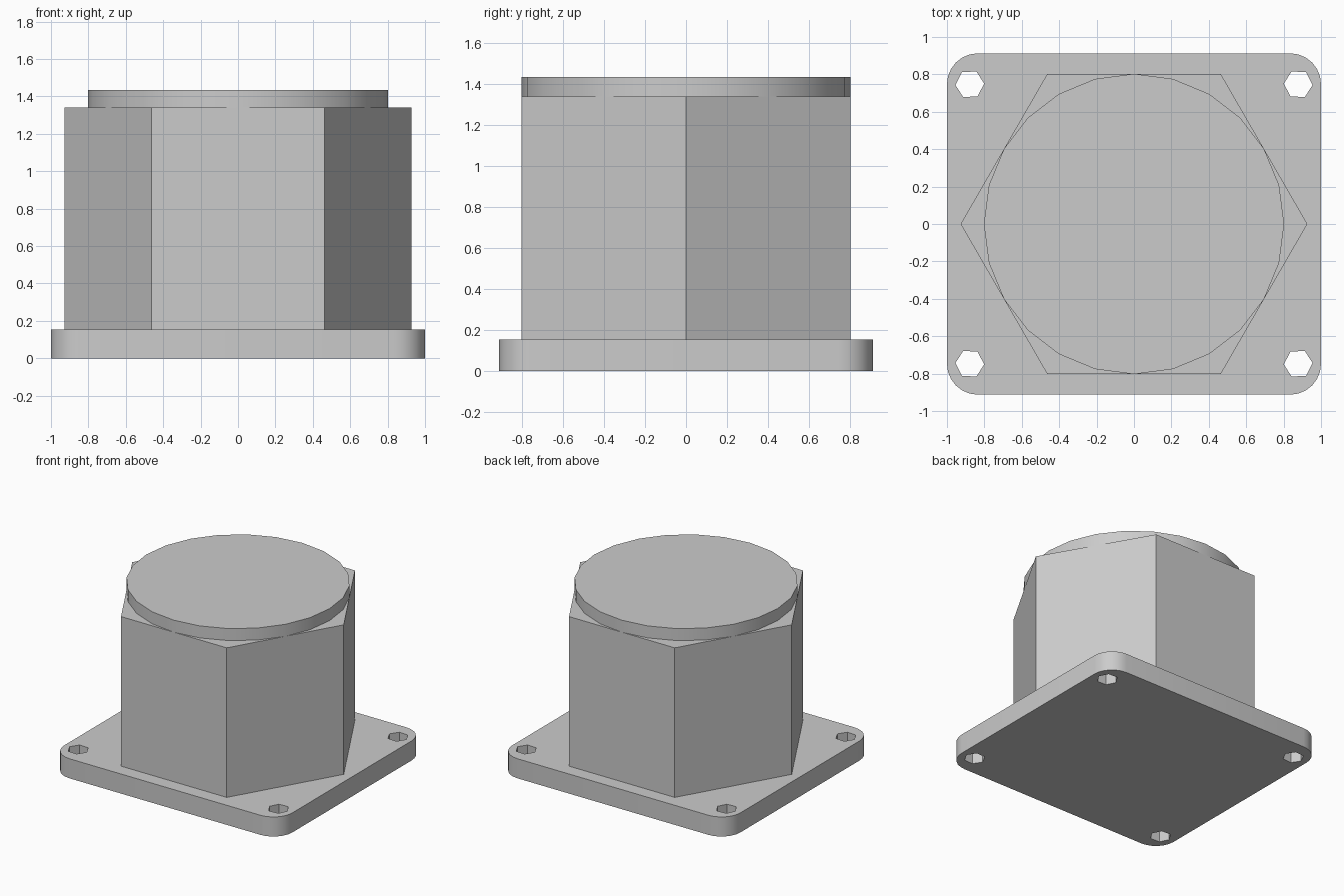
import bpy
import bmesh
import math

cube = bpy.data.objects.get("Cube")
if cube:
    bpy.data.objects.remove(cube, do_unlink=True)

GREY = (0.6, 0.6, 0.6, 1.0)
mat = bpy.data.materials.new("light grey")
mat.use_nodes = True
mat.diffuse_color = GREY
mat.node_tree.nodes["Principled BSDF"].inputs["Base Color"].default_value = GREY


def prism(name, sides, radius, bottom, top, x=0, y=0, turn=0):
    bpy.ops.mesh.primitive_cylinder_add(
        vertices=sides, radius=radius, depth=top - bottom,
        location=(x, y, (bottom + top) / 2), rotation=(0, 0, turn))
    obj = bpy.context.object
    obj.name = name
    obj.data.materials.append(mat)
    return obj


def smooth(obj):
    bpy.ops.object.select_all(action='DESELECT')
    obj.select_set(True)
    bpy.context.view_layer.objects.active = obj
    bpy.ops.object.shade_smooth_by_angle(angle=math.radians(30))


PLATE_TOP = 0.155
BODY_TOP = 1.34

# Base plate with rounded corners
bpy.ops.mesh.primitive_cube_add(size=1, location=(0, 0, PLATE_TOP / 2))
plate = bpy.context.object
plate.name = "base_plate"
plate.data.materials.append(mat)
bm = bmesh.new()
bm.from_mesh(plate.data)
bmesh.ops.scale(bm, vec=(2.0, 1.825, PLATE_TOP), verts=bm.verts)
upright = [e for e in bm.edges
           if abs(e.verts[0].co.z - e.verts[1].co.z) > PLATE_TOP / 2]
bmesh.ops.bevel(bm, geom=upright, offset=0.165, offset_type='OFFSET',
                segments=6, profile=0.5, affect='EDGES')
bm.to_mesh(plate.data)
bm.free()

# Hexagonal bolt holes through the four corners
for sx in (-1, 1):
    for sy in (-1, 1):
        cutter = prism("hole_cutter", 6, 0.077, -0.1, 0.3,
                       0.878 * sx, 0.747 * sy, math.radians(90 - 3 * sx * sy))
        cutter.hide_render = True
        cut = plate.modifiers.new("bolt_hole", 'BOOLEAN')
        cut.operation = 'DIFFERENCE'
        cut.solver = 'EXACT'
        cut.object = cutter
        bpy.context.view_layer.objects.active = plate
        bpy.ops.object.modifier_apply(modifier=cut.name)
        bpy.data.objects.remove(cutter, do_unlink=True)
smooth(plate)

# Hexagonal body with corners pointing left and right
prism("hexagonal_body", 6, 0.927, PLATE_TOP, BODY_TOP, turn=math.radians(90))

# Round cap
smooth(prism("round_cap", 24, 0.803, BODY_TOP, 1.435))
